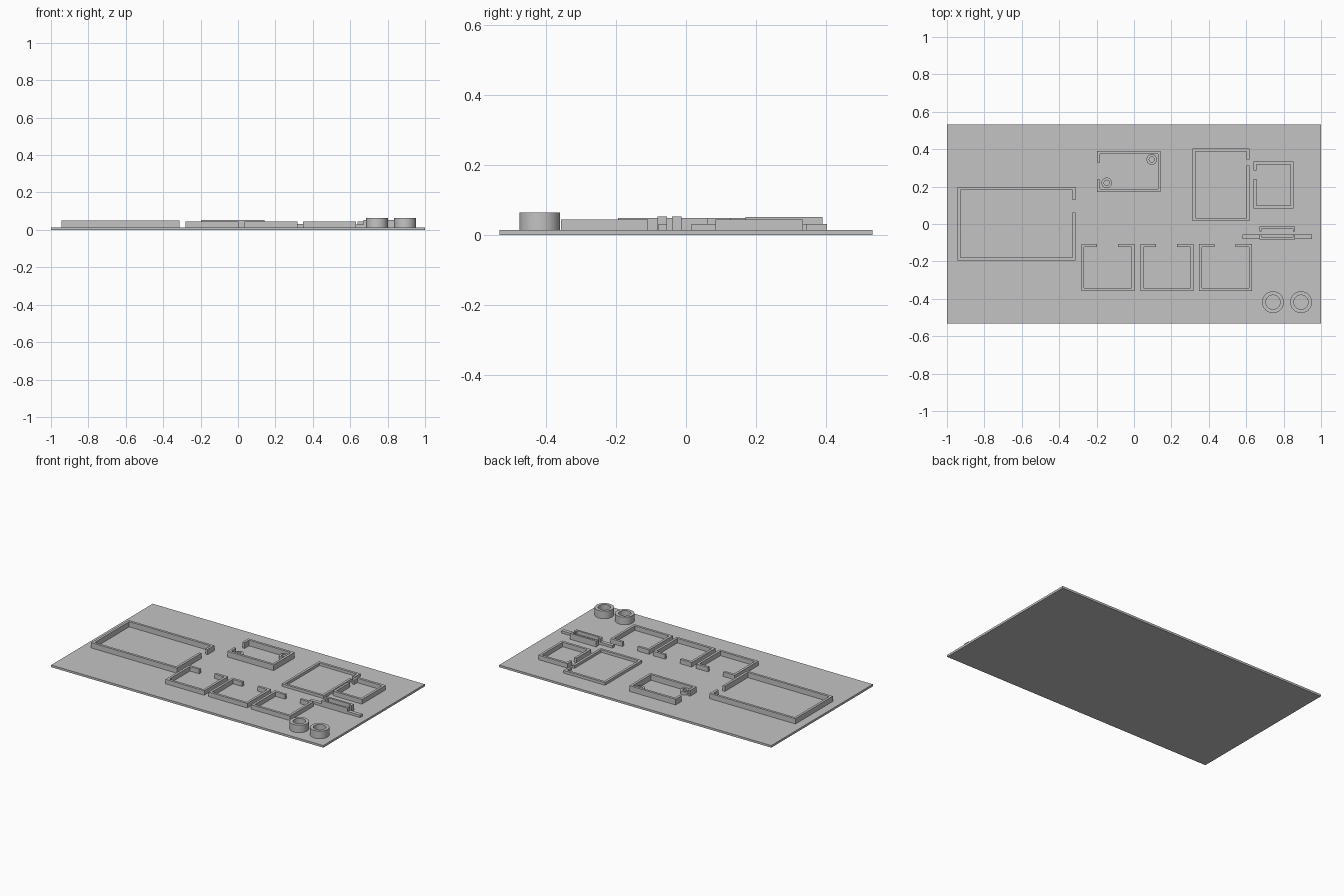
import bpy
import bmesh

cube = bpy.data.objects.get("Cube")
if cube:
    bpy.data.objects.remove(cube, do_unlink=True)

FLOOR = 0.014
WALL = 0.016

grey = bpy.data.materials.new("plain_grey")
grey.use_nodes = True
colour = (0.55, 0.55, 0.55, 1)
grey.diffuse_color = colour
grey.node_tree.nodes["Principled BSDF"].inputs["Base Color"].default_value = colour


def finish(name, bm):
    bmesh.ops.recalc_face_normals(bm, faces=bm.faces)
    mesh = bpy.data.meshes.new(name)
    bm.to_mesh(mesh)
    bm.free()
    mesh.materials.append(grey)
    obj = bpy.data.objects.new(name, mesh)
    bpy.context.collection.objects.link(obj)
    return obj


def prism(name, outline, top, bottom=FLOOR):
    """Extrude a flat outline upwards."""
    bm = bmesh.new()
    face = bm.faces.new([bm.verts.new((x, y, bottom)) for x, y in outline])
    result = bmesh.ops.extrude_face_region(bm, geom=[face], use_keep_orig=True)
    verts = [v for v in result["geom"] if isinstance(v, bmesh.types.BMVert)]
    bmesh.ops.translate(bm, verts=verts, vec=(0, 0, top - bottom))
    return finish(name, bm)


def block(name, x0, x1, y0, y1, top, bottom=FLOOR):
    return prism(name, [(x0, y0), (x1, y0), (x1, y1), (x0, y1)], top, bottom)


def room(name, x0, x1, y0, y1, top, side, g0, g1):
    """Walled room with a doorway from g0 to g1 in one side."""
    turn = {"right": lambda u, v: (u, v),
            "left": lambda u, v: (-u, v),
            "back": lambda u, v: (v, u)}[side]
    (u0, v0), (u1, v1) = turn(x0, y0), turn(x1, y1)
    u0, u1 = sorted((u0, u1))
    t = WALL
    outline = [(u1, g1), (u1, v1), (u0, v1), (u0, v0), (u1, v0), (u1, g0),
               (u1 - t, g0), (u1 - t, v0 + t), (u0 + t, v0 + t),
               (u0 + t, v1 - t), (u1 - t, v1 - t), (u1 - t, g1)]
    return prism(name, [turn(u, v) for u, v in outline], top)


def ring(name, x, y, outer, inner, top, sides=64):
    """Round hollow tank standing on the ground plate."""
    bm = bmesh.new()
    section = [(outer, FLOOR), (outer, top), (inner, top), (inner, FLOOR)]
    verts = [bm.verts.new((r, 0, z)) for r, z in section]
    edges = [bm.edges.new((verts[i], verts[(i + 1) % 4])) for i in range(4)]
    bmesh.ops.spin(bm, geom=verts + edges, cent=(0, 0, 0), axis=(0, 0, 1),
                   angle=6.283185307, steps=sides, use_merge=True)
    bmesh.ops.remove_doubles(bm, verts=bm.verts, dist=0.0001)
    obj = finish(name, bm)
    obj.location = (x, y, 0)
    bpy.ops.object.select_all(action="DESELECT")
    obj.select_set(True)
    bpy.context.view_layer.objects.active = obj
    bpy.ops.object.shade_smooth_by_angle()
    return obj


# Ground plate
block("ground_plate", -1, 1, -0.533, 0.533, FLOOR, 0)

# Large hall and the rooms behind
room("large_hall", -0.943, -0.313, -0.195, 0.198, 0.049, "right", 0.062, 0.128)
room("tank_room", -0.197, 0.143, 0.17, 0.39, 0.052, "left", 0.238, 0.328)
room("low_yard", 0.312, 0.617, 0.016, 0.404, 0.032, "right", 0.313, 0.345)
room("small_room", 0.638, 0.852, 0.084, 0.334, 0.044, "left", 0.24, 0.285)

# Row of three equal rooms, doorways to the back
for i, x in enumerate((-0.282, 0.034, 0.347)):
    room(f"row_room_{i + 1}", x, x + 0.284, -0.357, -0.108, 0.044,
         "back", x + 0.084, x + 0.196)

# Small tanks inside the tank room
for i, (x, y) in enumerate(((0.095, 0.345), (-0.146, 0.22))):
    ring(f"small_tank_{i + 1}", x, y, 0.028, 0.014, 0.036)

# Large tanks at the front corner
for i, x in enumerate((0.743, 0.893)):
    ring(f"large_tank_{i + 1}", x, -0.418, 0.058, 0.038, 0.064)

# Long low barrier, with a gatehouse of two facing U-shaped walls
block("barrier", 0.58, 0.953, -0.08, -0.055, 0.03)
X0, X1, T = 0.67, 0.862, 0.013
for name, outer, tip, d in (("gate_front_wall", -0.082, -0.055, 1),
                            ("gate_back_wall", -0.013, -0.04, -1)):
    inner = outer + d * T
    prism(name, [(X0, outer), (X1, outer), (X1, tip), (X1 - T, tip),
                 (X1 - T, inner), (X0 + T, inner), (X0 + T, tip), (X0, tip)], 0.053)
